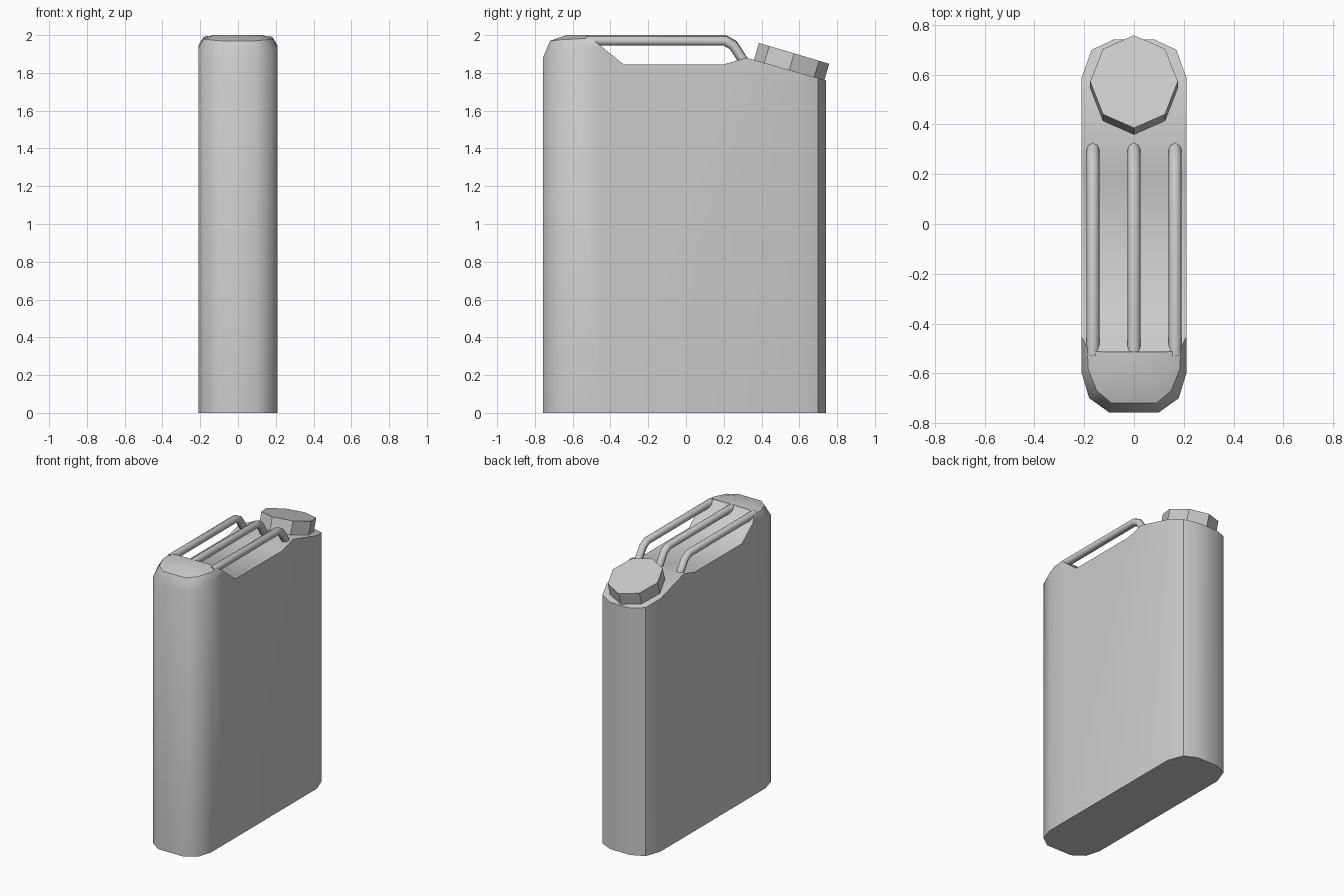
import bpy, bmesh, math
from mathutils import Matrix, Vector

if "Cube" in bpy.data.objects:
    bpy.data.objects.remove(bpy.data.objects["Cube"])


def mesh_object(name, verts, faces):
    mesh = bpy.data.meshes.new(name)
    bm = bmesh.new()
    vs = [bm.verts.new(v) for v in verts]
    for f in faces:
        bm.faces.new([vs[i] for i in f])
    bmesh.ops.recalc_face_normals(bm, faces=bm.faces)
    bm.to_mesh(mesh)
    bm.free()
    obj = bpy.data.objects.new(name, mesh)
    bpy.context.collection.objects.link(obj)
    return obj


def loft(name, rings):
    n = len(rings[0])
    verts = [p for r in rings for p in r]
    faces = [list(range(n))[::-1], [len(verts) - n + i for i in range(n)]]
    for k in range(len(rings) - 1):
        for i in range(n):
            j = (i + 1) % n
            faces.append([k * n + i, k * n + j, (k + 1) * n + j, (k + 1) * n + i])
    return mesh_object(name, verts, faces)


def activate(obj):
    bpy.ops.object.select_all(action='DESELECT')
    obj.select_set(True)
    bpy.context.view_layer.objects.active = obj


def mirrored(half):
    return half + [(-x, y, z) for x, y, z in reversed(half)]


# Can body: right half of each ring, front to back; the front shoulder is domed
back = [(0.21, 0.59), (0.17, 0.70), (0.08, 0.742)]
outline = [(0.10, -0.757), (0.18, -0.70), (0.21, -0.60), (0.21, -0.45)] + back
base = [(x, y, 0) for x, y in outline]
shoulder = [(x, y, z) for (x, y), z in
            zip(outline, (1.88, 1.90, 1.93, 1.945, 1.945, 1.945, 1.945))]
upper = [(0.09, -0.72, 1.97), (0.15, -0.67, 1.975), (0.185, -0.58, 1.98),
         (0.188, -0.45, 1.985)] + [(x * 0.9, y * 0.98, 1.985) for x, y in back]
crown = [(0.06, -0.63, 2), (0.10, -0.615, 2), (0.125, -0.57, 2),
         (0.135, -0.45, 2)] + [(x * 0.65, y * 0.94, 2) for x, y in back]
body = loft("can_body", [mirrored(r) for r in (base, shoulder, upper, crown)])

# Cut the handle recess and the sloping spout deck
profile = [(-0.55, 2.1), (-0.51, 1.99), (-0.33, 1.845), (0.20, 1.845),
           (0.32, 1.88), (0.85, 1.729), (0.85, 2.1)]
cutter = loft("recess_cutter", [[(x, y, z) for y, z in profile] for x in (-0.4, 0.4)])
cutter.hide_render = True
activate(body)
mod = body.modifiers.new("recess", 'BOOLEAN')
mod.operation = 'DIFFERENCE'
mod.solver = 'EXACT'
mod.object = cutter
bpy.ops.object.modifier_apply(modifier=mod.name)
bpy.data.objects.remove(cutter)
activate(body)
bpy.ops.object.shade_smooth_by_angle(angle=math.radians(40))

# Three carrying handles
for name, x, top in (("left_handle", -0.165, 1.970), ("middle_handle", 0, 1.975),
                     ("right_handle", 0.165, 1.970)):
    curve = bpy.data.curves.new(name, 'CURVE')
    curve.dimensions = '3D'
    curve.bevel_depth = 0.026
    curve.bevel_resolution = 2
    curve.use_fill_caps = True
    path = [(-0.53, top), (0.205, top), (0.25, top - 0.025), (0.31, 1.855)]
    spline = curve.splines.new('POLY')
    spline.points.add(len(path) - 1)
    for p, (y, z) in zip(spline.points, path):
        p.co = (x, y, z, 1)
    handle = bpy.data.objects.new(name, curve)
    bpy.context.collection.objects.link(handle)
    activate(handle)
    bpy.ops.object.convert(target='MESH')
    bpy.ops.object.shade_smooth_by_angle(angle=math.radians(50))

# Eight-sided screw cap, tilted with the spout deck
tilt = Matrix.Translation((0, 0.547, 1.818)) @ Matrix.Rotation(math.radians(-16.5), 4, 'X')
rings = [[tilt @ Vector((0.176 * math.sin(i * math.pi / 4),
                         0.194 * math.cos(i * math.pi / 4), z)) for i in range(8)]
         for z in (-0.01, 0.089)]
loft("screw_cap", rings)
